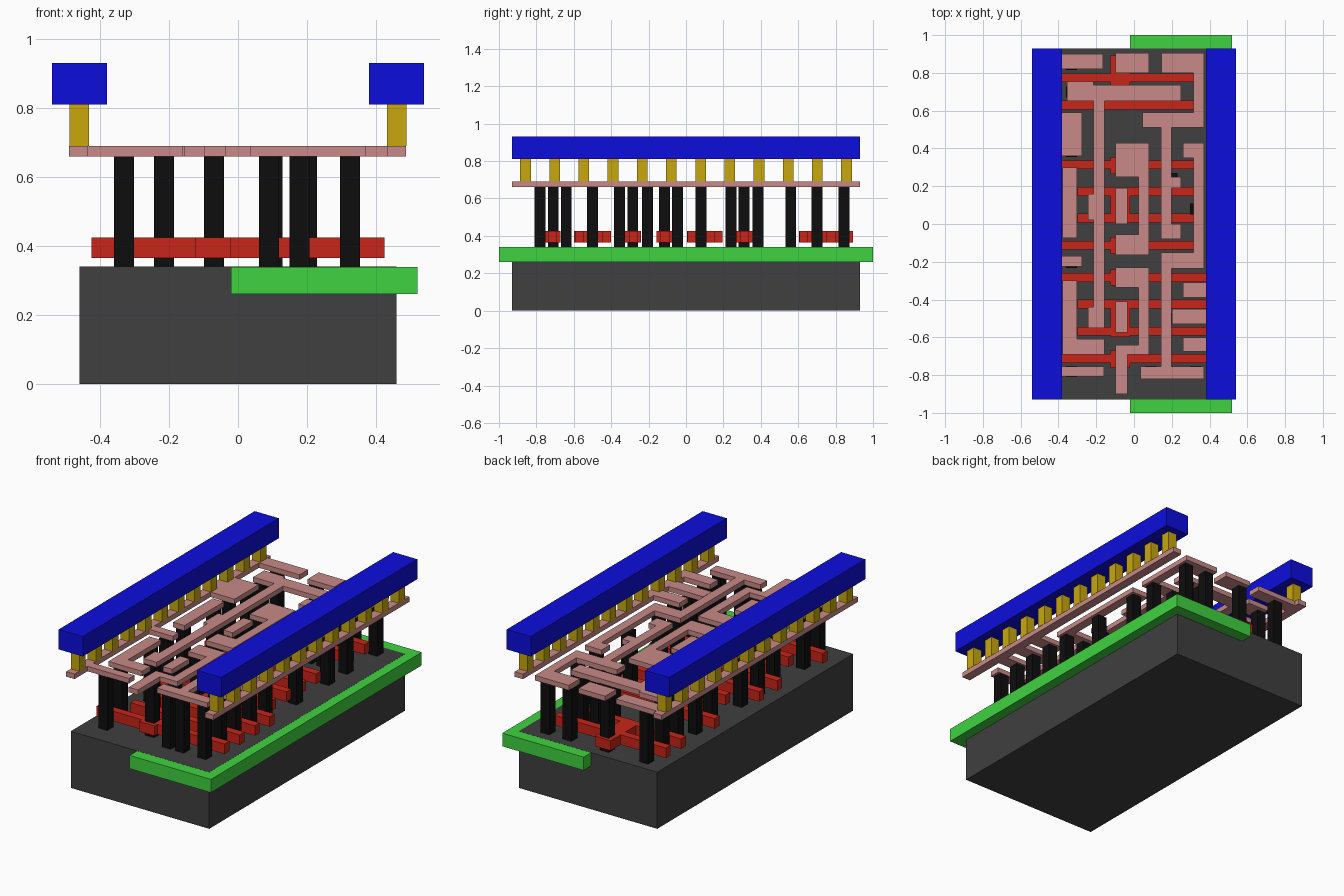
import bpy, bmesh
from mathutils import Matrix, Vector


def material(name, rgb):
    m = bpy.data.materials.new(name)
    m.diffuse_color = (*rgb, 1)
    return m


GREY = material("substrate_grey", (0.05, 0.05, 0.05))
GREEN = material("well_green", (0.05, 0.65, 0.05))
RED = material("gate_red", (0.58, 0.018, 0.009))
BLACK = material("contact_black", (0.004, 0.004, 0.004))
PINK = material("lower_metal_pink", (0.58, 0.254, 0.246))
GOLD = material("via_gold", (0.58, 0.39, 0.004))
BLUE = material("upper_metal_blue", (0.004, 0.004, 0.72))


def slab(name, rects, z0, z1, mat):
    """One object made of boxes; each rect is (x0, x1, y0, y1)."""
    bm = bmesh.new()
    for x0, x1, y0, y1 in rects:
        centre = Vector(((x0 + x1) / 2, (y0 + y1) / 2, (z0 + z1) / 2))
        size = Matrix.Diagonal((x1 - x0, y1 - y0, z1 - z0, 1))
        bmesh.ops.create_cube(bm, size=1, matrix=Matrix.Translation(centre) @ size)
    mesh = bpy.data.meshes.new(name)
    bm.to_mesh(mesh)
    bm.free()
    mesh.materials.append(mat)
    obj = bpy.data.objects.new(name, mesh)
    bpy.context.collection.objects.link(obj)


def square(x, y, h=0.029):
    return (x - h, x + h, y - h, y + h)


# Substrate block and the well set into its top
slab("substrate", [(-0.46, 0.46, -0.93, 0.93)], 0, 0.34, GREY)
slab("well", [(-0.02, 0.52, -1, 1)], 0.26, 0.3395, GREEN)

# Gate bars: centre y, start x, end x
GATES = [(0.775, -0.425, 0.315), (0.63, -0.425, 0.315), (0.313, -0.425, 0.315),
         (0.172, -0.3, 0.315), (0.032, -0.3, 0.315), (-0.112, -0.425, 0.315),
         (-0.283, -0.425, 0.425), (-0.424, -0.3, 0.425),
         (-0.568, -0.3, 0.425), (-0.712, -0.425, 0.425)]
for i, (y, x0, x1) in enumerate(GATES):
    slab(f"gate_bar_{i}", [(x0, x1, y - 0.023, y + 0.023)], 0.365, 0.425, RED)

# Wider gate pads, some joining two neighbouring bars
PADS = [(0.605, 0.893), (0.265, 0.355), (0.005, 0.195), (-0.158, -0.07),
        (-0.325, -0.24), (-0.598, -0.402), (-0.762, -0.67)]
for i, (y0, y1) in enumerate(PADS):
    slab(f"gate_pad_{i}", [(-0.125, -0.02, y0, y1)], 0.365, 0.425, RED)

# Contact pillars: column x -> list of y
PILLARS = {
    -0.331: [0.845, 0.70, 0.56, 0.385, 0.24, -0.045, -0.205, -0.355, -0.64, -0.78],
    -0.215: [0.08, -0.5],
    -0.07: [0.845, 0.31, 0.08, -0.115, -0.285, -0.5, -0.71],
    0.09: [0.56, -0.78],
    0.10: [0.845 - 0.145],
    0.178: [0.845, 0.56, -0.78],
    0.20: [0.70, 0.24, -0.045, -0.205, -0.5],
    0.325: [0.845, 0.56, 0.385, 0.08, -0.205, -0.355, -0.5, -0.64, -0.78],
}
for i, (x, ys) in enumerate(PILLARS.items()):
    slab(f"contact_column_{i}", [square(x, y) for y in ys], 0.34, 0.66, BLACK)


def wire(name, *rects):
    slab(name, rects, 0.66, 0.69, PINK)


# Lower metal: left rail with its branches
wire("left_rail", (-0.49, -0.435, -0.93, 0.93),
     (-0.435, -0.165, 0.82, 0.9), (-0.435, -0.275, 0.36, 0.59),
     (-0.435, -0.275, -0.225, -0.17), (-0.435, -0.16, -0.807, -0.755))
# Lower metal: right rail with its branches
wire("right_rail", (0.432, 0.487, -0.93, 0.93),
     (0.26, 0.432, -0.39, -0.31), (0.2, 0.432, -0.53, -0.45),
     (0.26, 0.432, -0.675, -0.6))
# Lower metal: left signal wires
wire("tee_wire", (-0.355, -0.215, 0.65, 0.755), (-0.215, 0.25, 0.65, 0.735),
     (-0.215, -0.155, -0.55, 0.65), (-0.243, -0.215, 0.02, 0.16),
     (-0.243, -0.215, -0.55, -0.44))
wire("left_strip_upper", (-0.378, -0.303, -0.075, 0.3))
wire("left_strip_lower", (-0.378, -0.303, -0.61, -0.3),
     (-0.378, -0.155, -0.69, -0.61))
# Lower metal: middle wires and stubs
wire("top_middle_pad", (-0.097, 0.08, 0.8, 0.905))
wire("middle_wire_upper", (-0.097, 0.08, 0.25, 0.43),
     (0.025, 0.08, -0.055, 0.25), (-0.097, 0.08, -0.165, -0.055))
wire("middle_wire_lower", (-0.097, 0.08, -0.335, -0.23),
     (0.025, 0.08, -0.64, -0.335), (-0.097, 0.08, -0.69, -0.64),
     (-0.097, -0.035, -0.9, -0.69))
wire("stub_upper", (-0.097, -0.035, 0.0, 0.19))
wire("stub_lower", (-0.097, -0.035, -0.575, -0.41))
# Lower metal: right signal wires
wire("right_wire_upper", (0.145, 0.37, 0.8, 0.905), (0.315, 0.37, 0.59, 0.8),
     (0.045, 0.37, 0.51, 0.59), (0.142, 0.198, -0.08, 0.51),
     (0.198, 0.25, 0.19, 0.25), (0.198, 0.25, -0.08, 0.0))
wire("right_wire_lower", (0.26, 0.37, 0.35, 0.43), (0.315, 0.37, -0.15, 0.35),
     (0.142, 0.37, -0.235, -0.15), (0.142, 0.198, -0.755, -0.235),
     (0.035, 0.37, -0.82, -0.755))

# Via rows and upper power bars on both sides
for side, s in (("left", -1), ("right", 1)):
    slab(f"{side}_via_row", [square(s * 0.46, -0.858 + 0.156 * k, 0.0285)
                             for k in range(12)], 0.69, 0.81, GOLD)
    slab(f"{side}_power_bar", [(s * 0.46 - 0.08, s * 0.46 + 0.08, -0.93, 0.93)],
         0.81, 0.93, BLUE)
